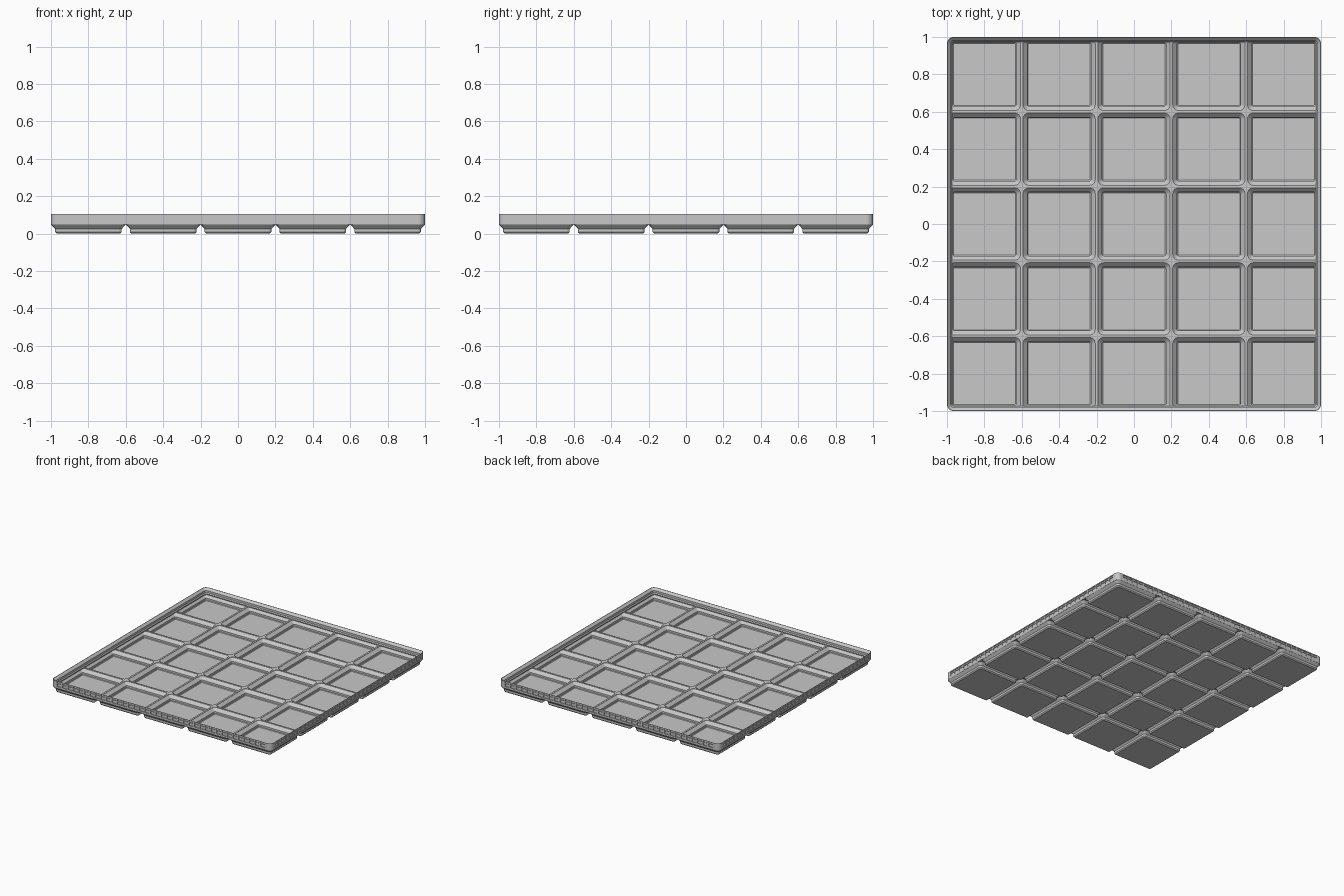
import bpy, bmesh, math

if "Cube" in bpy.data.objects:
    bpy.data.objects.remove(bpy.data.objects["Cube"])

PITCH, N = 0.4, 5
CENTERS = [(i - (N - 1) / 2) * PITCH for i in range(N)]

grey = bpy.data.materials.new("plain grey")
grey.diffuse_color = (0.58, 0.58, 0.58, 1)
grey.use_nodes = True
grey.node_tree.nodes["Principled BSDF"].inputs["Base Color"].default_value = grey.diffuse_color


def ring(bm, half, radius, z, cx=0, cy=0, seg=6):
    """Rounded square loop of vertices."""
    verts = []
    for q, (sx, sy) in enumerate([(1, 1), (-1, 1), (-1, -1), (1, -1)]):
        for k in range(seg + 1):
            a = math.pi / 2 * (q + k / seg)
            verts.append(bm.verts.new((cx + sx * (half - radius) + radius * math.cos(a),
                                       cy + sy * (half - radius) + radius * math.sin(a), z)))
    return verts


def stack(bm, profile, cx=0, cy=0):
    """Closed solid through rounded squares given as (half, radius, z)."""
    loops = [ring(bm, h, r, z, cx, cy) for h, r, z in profile]
    bm.faces.new(loops[0][::-1])
    bm.faces.new(loops[-1])
    for a, b in zip(loops, loops[1:]):
        for i in range(len(a)):
            j = (i + 1) % len(a)
            bm.faces.new((a[i], a[j], b[j], b[i]))


def box(bm, x0, x1, y0, y1, z0, z1):
    v = [bm.verts.new((x, y, z)) for z in (z0, z1)
         for x, y in ((x0, y0), (x1, y0), (x1, y1), (x0, y1))]
    for f in ((3, 2, 1, 0), (4, 5, 6, 7), (0, 1, 5, 4),
              (1, 2, 6, 5), (2, 3, 7, 6), (3, 0, 4, 7)):
        bm.faces.new([v[i] for i in f])


def finish(bm, name):
    bmesh.ops.recalc_face_normals(bm, faces=bm.faces)
    me = bpy.data.meshes.new(name)
    bm.to_mesh(me)
    bm.free()
    me.materials.append(grey)
    ob = bpy.data.objects.new(name, me)
    bpy.context.collection.objects.link(ob)
    return ob


def combine(target, other, operation):
    mod = target.modifiers.new(other.name, 'BOOLEAN')
    mod.operation = operation
    mod.solver = 'EXACT'
    mod.object = other
    bpy.context.view_layer.objects.active = target
    bpy.ops.object.modifier_apply(modifier=mod.name)
    bpy.data.objects.remove(other, do_unlink=True)


# Tray slab
bm = bmesh.new()
stack(bm, [(0.998, 0.034, 0.046), (1.0, 0.036, 0.05), (1.0, 0.036, 0.105)])
tray = finish(bm, "tray")

# Stepped feet
bm = bmesh.new()
for x in CENTERS:
    for y in CENTERS:
        stack(bm, [(0.170, 0.008, 0.0), (0.178, 0.015, 0.008),
                   (0.178, 0.015, 0.025), (0.1975, 0.034, 0.045),
                   (0.1975, 0.034, 0.048)], x, y)
combine(tray, finish(bm, "feet"), 'UNION')

# Opening with a stepped stacking lip, down to the rib tops
bm = bmesh.new()
stack(bm, [(0.9735, 0.012, 0.054), (0.9735, 0.012, 0.063),
           (0.980, 0.017, 0.070), (0.980, 0.017, 0.087),
           (0.9975, 0.034, 0.1045), (0.9975, 0.034, 0.12)])
combine(tray, finish(bm, "lip_opening"), 'DIFFERENCE')

# Hollows that follow the feet and leave thin ribs between them
bm = bmesh.new()
for x in CENTERS:
    for y in CENTERS:
        stack(bm, [(0.166, 0.006, 0.010), (0.170, 0.009, 0.014),
                   (0.170, 0.009, 0.029), (0.193, 0.030, 0.052),
                   (0.193, 0.030, 0.056)], x, y)
combine(tray, finish(bm, "hollows"), 'DIFFERENCE')

# Two rows of shallow recesses around the sides
bm = bmesh.new()
for z0, z1 in ((0.062, 0.082), (0.087, 0.097)):
    for i in range(38):
        c = (i - 18.5) * 0.05
        a, b = c - 0.021, c + 0.021
        for s in (-1, 1):
            lo, hi = sorted((s * 0.995, s * 1.02))
            box(bm, a, b, lo, hi, z0, z1)
            box(bm, lo, hi, a, b, z0, z1)
combine(tray, finish(bm, "side_recesses"), 'DIFFERENCE')

# Flat faces throughout
for p in tray.data.polygons:
    p.use_smooth = False
